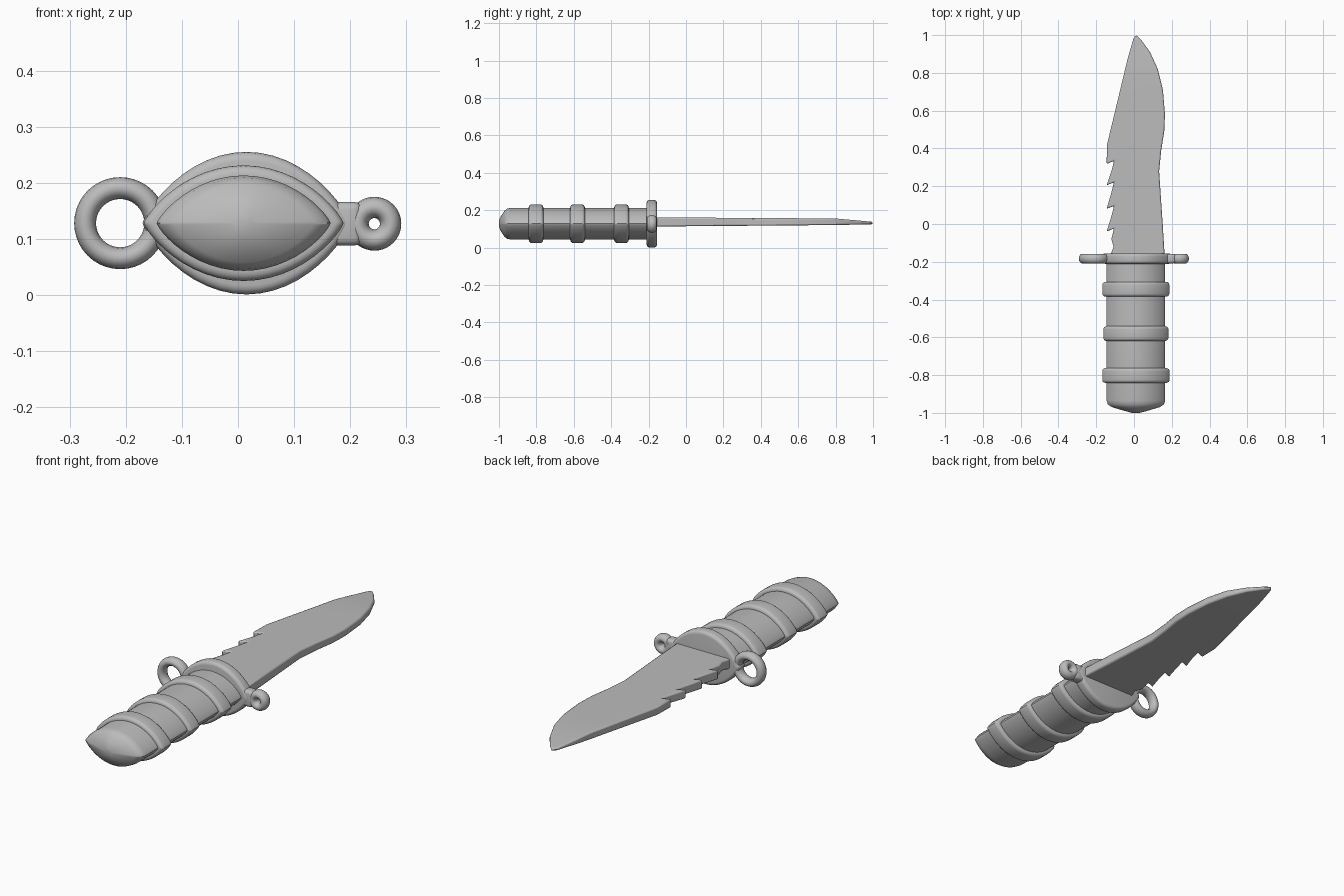
import bpy, bmesh, math
from mathutils import Matrix, Vector

if "Cube" in bpy.data.objects:
    bpy.data.objects.remove(bpy.data.objects["Cube"], do_unlink=True)

grey = bpy.data.materials.new("plain grey")
grey.use_nodes = True
COLOUR = (0.5, 0.5, 0.5, 1)
grey.diffuse_color = COLOUR
grey.node_tree.nodes["Principled BSDF"].inputs["Base Color"].default_value = COLOUR

MID_Z = 0.128


def finish(name, bm, angle=40):
    bmesh.ops.recalc_face_normals(bm, faces=bm.faces)
    mesh = bpy.data.meshes.new(name)
    bm.to_mesh(mesh)
    bm.free()
    mesh.materials.append(grey)
    ob = bpy.data.objects.new(name, mesh)
    bpy.context.collection.objects.link(ob)
    bpy.ops.object.select_all(action='DESELECT')
    ob.select_set(True)
    bpy.context.view_layer.objects.active = ob
    bpy.ops.object.shade_smooth_by_angle(angle=math.radians(angle))
    return ob


def lens_loft(name, sections, cx=0.01, n=48):
    """Skin lens-shaped sections (y, half width, half height) along y."""
    bm = bmesh.new()
    rings = []
    for y, a, b in sections:
        ring = []
        for i in range(n):
            t = 2 * math.pi * i / n
            s = math.sin(t)
            z = math.copysign(abs(s) ** 1.6, s) * b
            ring.append(bm.verts.new((cx + a * math.cos(t), y, MID_Z + z)))
        rings.append(ring)
    for r, q in zip(rings, rings[1:]):
        for i in range(n):
            j = (i + 1) % n
            bm.faces.new((r[i], r[j], q[j], q[i]))
    bm.faces.new(rings[0])
    bm.faces.new(rings[-1])
    return finish(name, bm)


def rounded_lens(name, y, depth, a, b, cx=0.01, r=0.016):
    """A lens-shaped slab with a rounded rim."""
    arc = [(math.sin(k * math.pi / 8), math.cos(k * math.pi / 8)) for k in range(5)]
    h = depth / 2
    front = [(y - h + r * (1 - c), a - r * (1 - s), b - r * (1 - s)) for s, c in arc]
    back = [(2 * y - p, w, t) for p, w, t in reversed(front)]
    return lens_loft(name, front + back, cx)


def ring(name, x, z, major, minor, y, half_depth, n=40, m=14):
    """A loop facing y with an oval cross-section."""
    bm = bmesh.new()
    grid = []
    for i in range(n):
        t = 2 * math.pi * i / n
        row = []
        for k in range(m):
            p = 2 * math.pi * k / m
            rad = major + minor * math.cos(p)
            row.append(bm.verts.new((x + rad * math.cos(t),
                                     y + half_depth * math.sin(p),
                                     z + rad * math.sin(t))))
        grid.append(row)
    for i in range(n):
        r, q = grid[i], grid[(i + 1) % n]
        for k in range(m):
            l = (k + 1) % m
            bm.faces.new((r[k], r[l], q[l], q[k]))
    return finish(name, bm, 60)


# Grip with a domed pommel
lens_loft("grip", [(-1.0, 0.02, 0.018), (-0.988, 0.065, 0.043), (-0.97, 0.125, 0.07),
                   (-0.955, 0.149, 0.081), (-0.935, 0.155, 0.085), (-0.6, 0.155, 0.085),
                   (-0.18, 0.155, 0.085)])

# Raised bands around the grip
for i, (y, a) in enumerate([(-0.345, 0.177), (-0.58, 0.172), (-0.802, 0.178)]):
    rounded_lens(f"grip_band_{i + 1}", y, 0.078, a, 0.103)

# Cross guard with a large and a small loop
GUARD_Y = -0.183
rounded_lens("guard", GUARD_Y, 0.055, 0.185, 0.127, cx=0.015)
ring("large_guard_loop", -0.21, 0.128, 0.0625, 0.0195, GUARD_Y, 0.026)
ring("small_guard_loop", 0.243, 0.127, 0.029, 0.019, GUARD_Y, 0.026)

# Neck joining the small loop to the guard
bm = bmesh.new()
bmesh.ops.create_cube(bm, size=1, matrix=Matrix.Translation((0.191, GUARD_Y, 0.127))
                      @ Matrix.Diagonal((0.06, 0.05, 0.078, 1)))
bmesh.ops.bevel(bm, geom=bm.edges[:], offset=0.014, segments=3, affect='EDGES', profile=0.5)
finish("guard_neck", bm)

# Blade outline: belly side up to the point, then down the spine
outline = [(0.163, -0.18), (0.152, 0.0), (0.143, 0.13), (0.133, 0.28), (0.144, 0.39),
           (0.16, 0.49), (0.164, 0.58), (0.153, 0.71), (0.126, 0.82), (0.085, 0.91),
           (0.04, 0.972), (0.012, 1.0), (-0.002, 0.985), (-0.035, 0.87),
           (-0.09, 0.64), (-0.143, 0.42)]
# Saw teeth on the spine
for tip in (0.318, 0.205, 0.08, -0.04):
    outline += [(-0.145, tip), (-0.106, tip + 0.016), (-0.12, tip - 0.04)]
outline += [(-0.108, -0.12), (-0.13, -0.18)]

bm = bmesh.new()
base = bm.faces.new([bm.verts.new((x, y, 0)) for x, y in outline])
up = bmesh.ops.extrude_face_region(bm, geom=[base])
for v in up["geom"]:
    if isinstance(v, bmesh.types.BMVert):
        v.co.z = 1
bmesh.ops.bisect_plane(bm, geom=bm.verts[:] + bm.edges[:] + bm.faces[:],
                       plane_co=Vector((0, 0.8, 0)), plane_no=Vector((0, 1, 0)))


def blend(y, start, knee, end):
    if y < 0.8:
        return start + (knee - start) * (y + 0.18) / 0.98
    return knee + (end - knee) * (y - 0.8) / 0.2


# Thin the blade toward its point
for v in bm.verts:
    y = v.co.y
    v.co.z = blend(y, 0.162, 0.156, 0.138) if v.co.z > 0.5 else blend(y, 0.113, 0.121, 0.125)
blade = finish("blade", bm)
bev = blade.modifiers.new("soft edges", 'BEVEL')
bev.width = 0.009
bev.segments = 2
bev.limit_method = 'ANGLE'
bev.angle_limit = math.radians(50)
